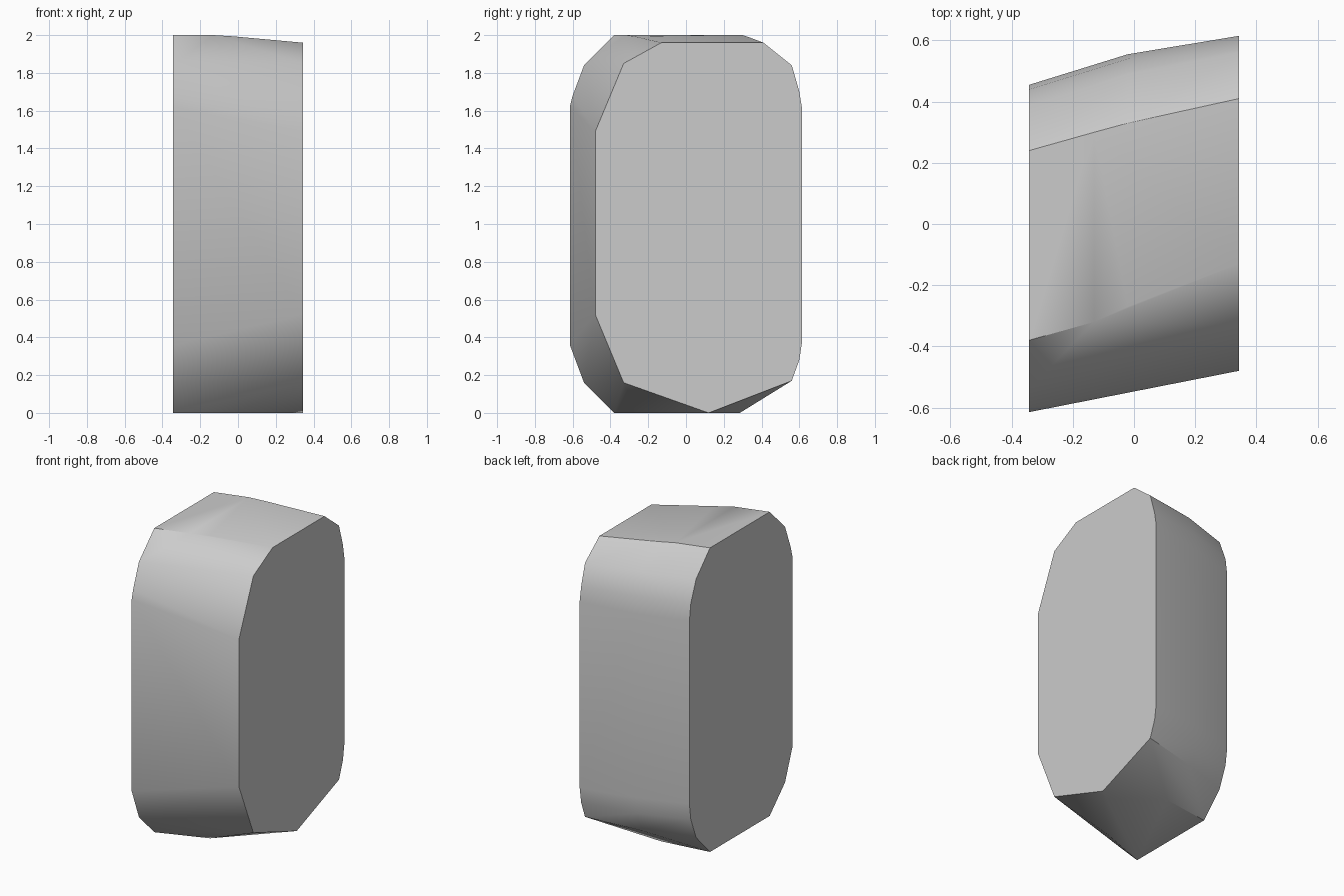
import bpy, bmesh, math

cube = bpy.data.objects.get("Cube")
if cube:
    bpy.data.objects.remove(cube, do_unlink=True)

# Flat grey
grey = bpy.data.materials.new("grey")
grey.use_nodes = True
colour = (0.6, 0.6, 0.6, 1)
grey.diffuse_color = colour
grey.node_tree.nodes["Principled BSDF"].inputs["Base Color"].default_value = colour

# Outlines as (y, z): right end, middle and left end of the slanted block
right_end = [(-.38, 2), (-.54, 1.84), (-.6, 1.68), (-.615, 1.62),
             (-.615, .36), (-.54, .16), (-.38, 0), (.24, 0),
             (.385, .15), (.44, .29), (.455, .4),
             (.455, 1.6), (.44, 1.71), (.385, 1.85), (.24, 2)]
middle = [(-.27, 1.993), (-.435, 1.85), (-.545, 1.56),
          (-.545, .44), (-.435, .16), (-.26, 0), (.285, 0),
          (.49, .15), (.54, .28), (.555, .39),
          (.555, 1.6), (.54, 1.71), (.49, 1.85), (.33, 1.99)]
left_end = [(-.13, 1.96), (-.33, 1.85), (-.48, 1.49),
            (-.48, .52), (-.33, .16), (.12, 0),
            (.56, .17), (.6, .28), (.615, .38),
            (.615, 1.61), (.6, 1.7), (.56, 1.84), (.41, 1.96)]

# Wrap one skin around the three outlines
bm = bmesh.new()
for x, outline in ((-.343, right_end), (-.02, middle), (.343, left_end)):
    for y, z in outline:
        bm.verts.new((x, y, z))
# Crest of the top, where the slope towards the left begins
for y in (-.32, .3):
    bm.verts.new((-.13, y, 2))
hull = bmesh.ops.convex_hull(bm, input=bm.verts[:])
unused = {v for v in hull["geom_interior"] + hull["geom_unused"]
          if isinstance(v, bmesh.types.BMVert)}
bmesh.ops.delete(bm, geom=list(unused), context="VERTS")
bmesh.ops.dissolve_limit(bm, angle_limit=math.radians(1),
                         verts=bm.verts[:], edges=bm.edges[:])
bmesh.ops.recalc_face_normals(bm, faces=bm.faces[:])
mesh = bpy.data.meshes.new("rounded_block")
bm.to_mesh(mesh)
bm.free()
mesh.materials.append(grey)

block = bpy.data.objects.new("rounded_block", mesh)
bpy.context.collection.objects.link(block)
bpy.context.view_layer.objects.active = block
block.select_set(True)
bpy.ops.object.shade_smooth_by_angle(angle=math.radians(30))
